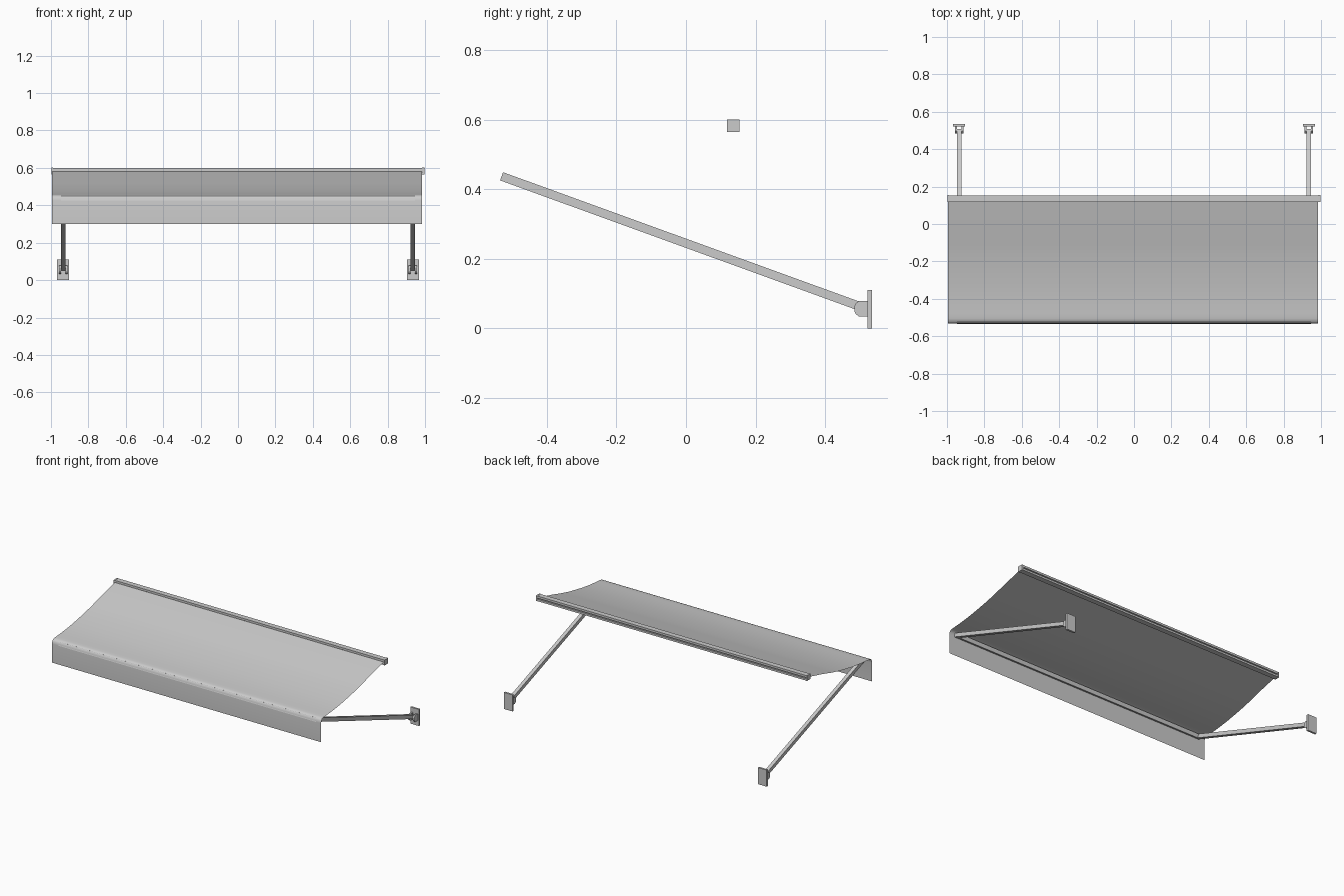
import bpy, bmesh, math
from mathutils import Vector

if "Cube" in bpy.data.objects:
    bpy.data.objects.remove(bpy.data.objects["Cube"])


def make(name, verts, faces):
    me = bpy.data.meshes.new(name)
    me.from_pydata(verts, [], faces)
    bm = bmesh.new()
    bm.from_mesh(me)
    if len(faces) > 1 and name != "fabric_canopy":
        bmesh.ops.recalc_face_normals(bm, faces=bm.faces)
    bm.to_mesh(me)
    bm.free()
    ob = bpy.data.objects.new(name, me)
    bpy.context.collection.objects.link(ob)
    return ob


def extrude_x(name, profile, x0, x1):
    """Solid made from a closed (y, z) outline swept along x."""
    n = len(profile)
    verts = [(x, y, z) for x in (x0, x1) for y, z in profile]
    faces = [(i, (i + 1) % n, n + (i + 1) % n, n + i) for i in range(n)]
    faces += [tuple(range(n)), tuple(range(n, 2 * n))]
    return make(name, verts, faces)


def rect(y0, y1, z0, z1):
    return [(y0, z0), (y1, z0), (y1, z1), (y0, z1)]


# Fabric: one thin sagging sheet that rolls over the front bar into a valance
path = [(0.125, 0.582), (0.07, 0.568), (0, 0.551), (-0.11, 0.520), (-0.18, 0.503),
        (-0.25, 0.489), (-0.32, 0.476), (-0.385, 0.467), (-0.44, 0.461),
        (-0.48, 0.458), (-0.505, 0.456), (-0.522, 0.452), (-0.531, 0.442),
        (-0.533, 0.425), (-0.533, 0.30)]
n = len(path)
fabric = make("fabric_canopy",
              [(x, y, z) for x in (-0.995, 0.985) for y, z in path],
              [(i, i + 1, n + i + 1, n + i) for i in range(n - 1)])
for p in fabric.data.polygons:
    p.use_smooth = True

# Wall rail: square bar with a slot along the front and back, closed by end caps
rail = [(0.118, 0.566), (0.153, 0.566), (0.153, 0.579), (0.146, 0.579),
        (0.146, 0.586), (0.153, 0.586), (0.153, 0.60), (0.118, 0.60),
        (0.118, 0.586), (0.125, 0.586), (0.125, 0.579), (0.118, 0.579)]
extrude_x("wall_rail", rail, -0.99, 0.985)
for x0, x1, side in ((-0.997, -0.99, "left"), (0.985, 0.997, "right")):
    extrude_x(side + "_rail_cap", rect(0.118, 0.154, 0.565, 0.601), x0, x1)

# Arms run from the wall pivots to the front corners
pivot, tip = Vector((0.503, 0.062)), Vector((-0.530, 0.437))
d = (tip - pivot).normalized()
w = Vector((-d.y, d.x)) * 0.0125
arm = [pivot - w, tip - w, tip + w, pivot + w]
a = tip - d * 0.025
front = [a - w, tip - w, tip + w, a + w]
extrude_x("front_bar", front, -0.923, 0.923)

# Pivot cheek: flat against the plate, rounded at the front
cheek = [(0.522, 0.034), (0.522, 0.079), (0.497, 0.079), (0.488, 0.072),
         (0.484, 0.064), (0.484, 0.049), (0.488, 0.041), (0.497, 0.034)]

for s, side in ((-1, "left"), (1, "right")):
    c = 0.935 * s
    extrude_x(side + "_arm", arm, c - 0.012, c + 0.012)
    extrude_x(side + "_wall_plate", rect(0.521, 0.534, 0, 0.11), c - 0.032, c + 0.032)
    for k in (-1, 1):
        m = c + k * 0.0175
        extrude_x(side + "_pivot_cheek", cheek, m - 0.0055, m + 0.0055)
